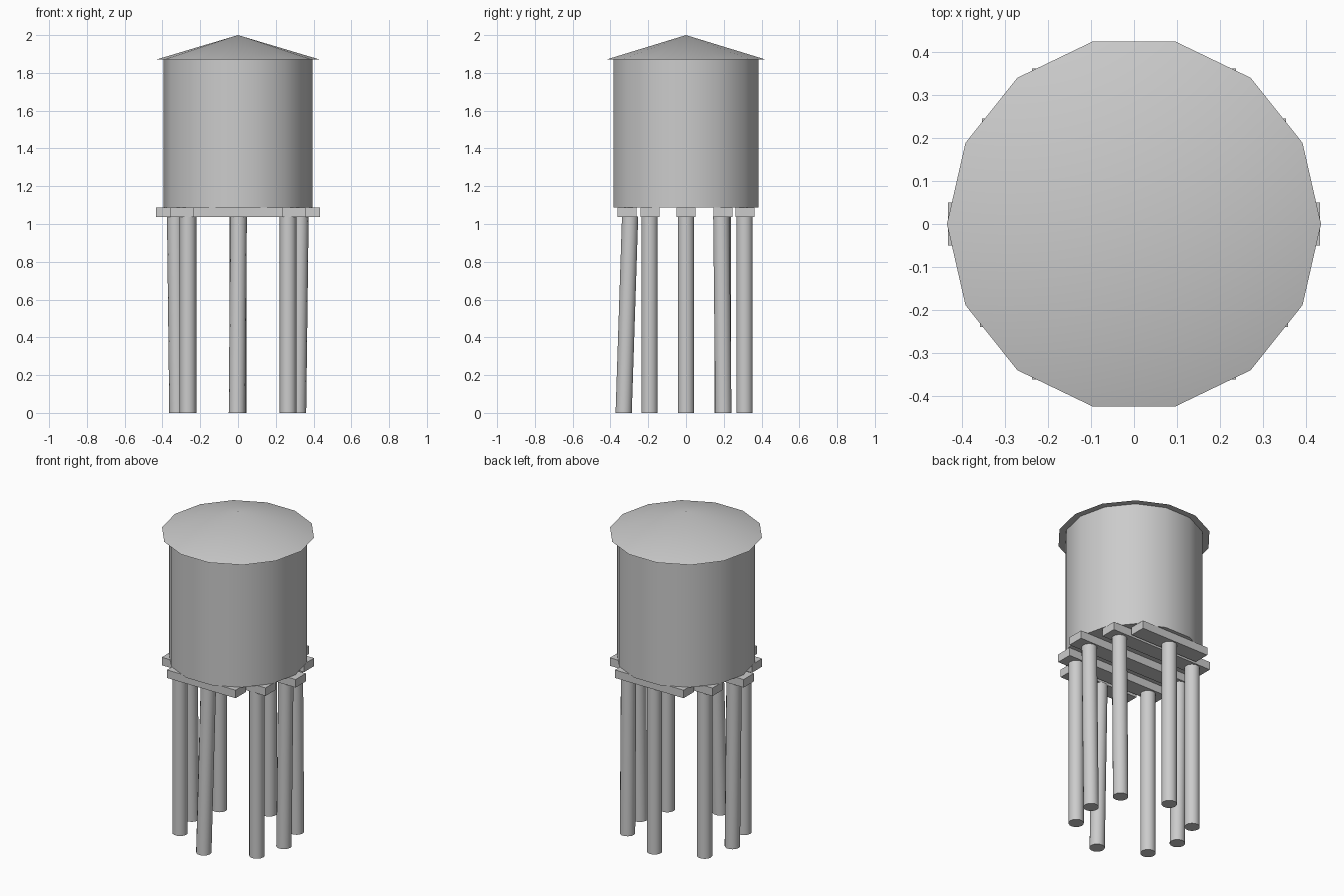
import bpy, bmesh, math
from mathutils import Vector

if "Cube" in bpy.data.objects:
    bpy.data.objects.remove(bpy.data.objects["Cube"])


def finish(name, bm, smooth=True):
    bmesh.ops.recalc_face_normals(bm, faces=bm.faces)
    mesh = bpy.data.meshes.new(name)
    bm.to_mesh(mesh)
    bm.free()
    ob = bpy.data.objects.new(name, mesh)
    bpy.context.collection.objects.link(ob)
    if smooth:
        bpy.ops.object.select_all(action='DESELECT')
        ob.select_set(True)
        bpy.context.view_layer.objects.active = ob
        bpy.ops.object.shade_smooth_by_angle(angle=math.radians(35))
    return ob


def column(name, bottom, top, radius, sides):
    """Closed prism between two points, first corner on +x."""
    bm = bmesh.new()
    rings = []
    for c in (bottom, top):
        rings.append([bm.verts.new(Vector(c) + Vector((radius * math.cos(a), radius * math.sin(a), 0)))
                      for a in (2 * math.pi * i / sides for i in range(sides))])
    lo, hi = rings
    for i in range(sides):
        j = (i + 1) % sides
        bm.faces.new((lo[i], lo[j], hi[j], hi[i]))
    bm.faces.new(lo)
    bm.faces.new(hi)
    return finish(name, bm)


def cone(name, z0, z1, radius, sides):
    bm = bmesh.new()
    ring = [bm.verts.new((radius * math.cos(2 * math.pi * i / sides),
                          radius * math.sin(2 * math.pi * i / sides), z0)) for i in range(sides)]
    tip = bm.verts.new((0, 0, z1))
    for i in range(sides):
        bm.faces.new((ring[i], ring[(i + 1) % sides], tip))
    bm.faces.new(ring)
    return finish(name, bm)


def beam(name, y, half_length):
    bm = bmesh.new()
    bmesh.ops.create_cube(bm, size=1)
    bmesh.ops.scale(bm, vec=(2 * half_length, 0.1, 0.05), verts=bm.verts)
    bmesh.ops.translate(bm, vec=(0, y, 1.063), verts=bm.verts)
    return finish(name, bm, smooth=False)


# Tank and roof, both 14-sided
column("tank", (0, 0, 1.088), (0, 0, 1.87), 0.395, 14)
cone("roof", 1.87, 2.0, 0.435, 14)

# Support beams running along x
beams = [("front_outer", -0.312, 0.237), ("front_inner", -0.19, 0.358), ("middle", 0, 0.433),
         ("back_inner", 0.195, 0.354), ("back_outer", 0.312, 0.237)]
for label, y, half in beams:
    beam(label + "_beam", y, half)

# Eight legs in a ring, some slightly leaning: bottom xy, top xy
legs = {
    "front": ((-0.005, -0.33), (0.003, -0.296)),
    "back": ((0, 0.31), (0, 0.31)),
    "left": ((-0.32, 0), (-0.332, 0)),
    "right": ((0.317, 0), (0.33, 0)),
    "front_left": ((-0.265, -0.193), (-0.265, -0.193)),
    "front_right": ((0.265, -0.193), (0.265, -0.193)),
    "back_left": ((-0.265, 0.195), (-0.265, 0.195)),
    "back_right": ((0.265, 0.198), (0.265, 0.187)),
}
for label, (b, t) in legs.items():
    column(label + "_leg", (*b, 0), (*t, 1.04), 0.044, 14)
